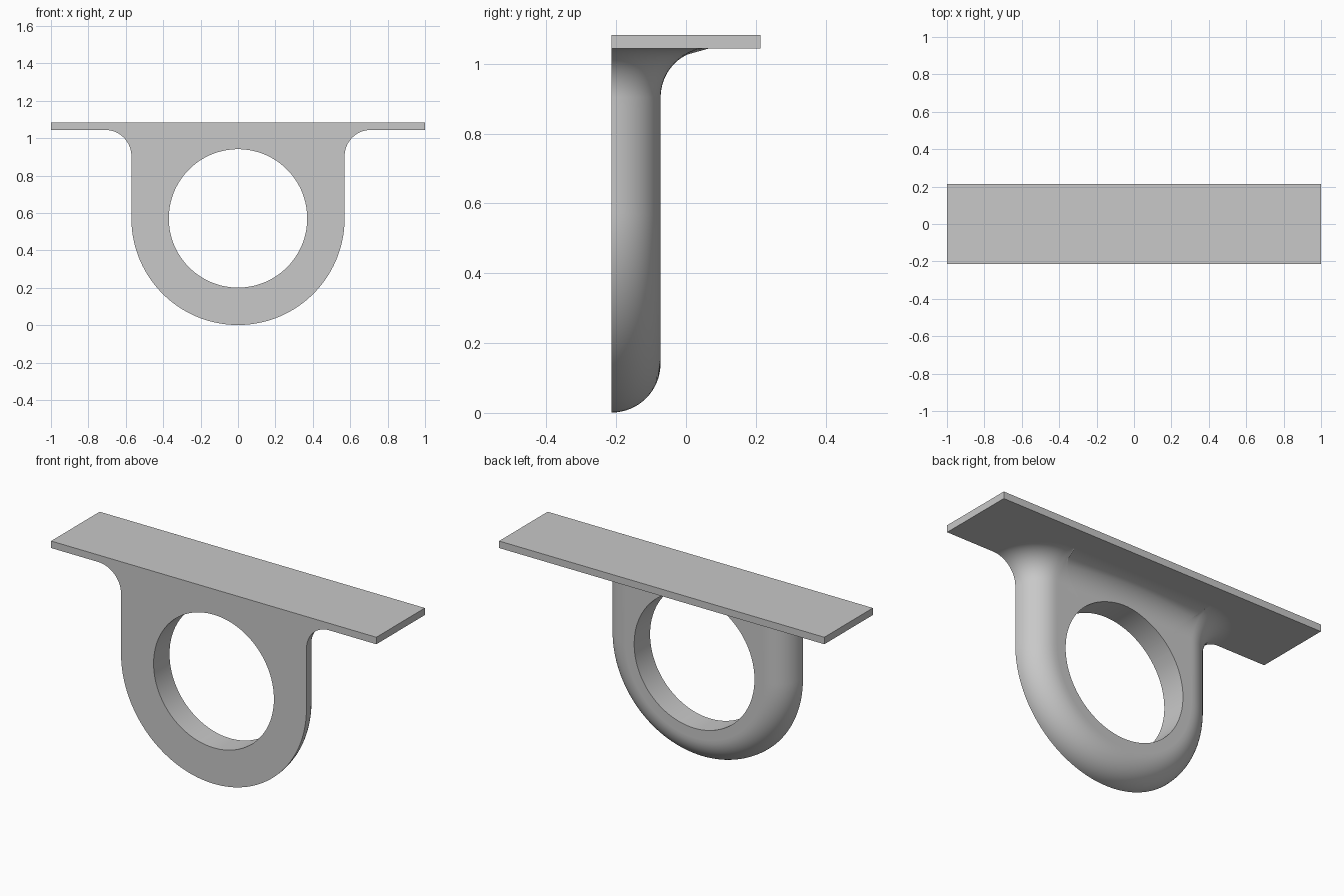
import bpy, bmesh, math

if "Cube" in bpy.data.objects:
    bpy.data.objects.remove(bpy.data.objects["Cube"])

FRONT, BACK = -0.213, 0.213
HALF, CENTRE_Z, HOLE_R = 0.43, 0.571, 0.37      # edge-rounding path half width, ring centre, bore
R, PLATE_Z, TOP_Z = 0.14, 1.044, 1.083
FILLET_Z = PLATE_Z - R
ARC, BEND, FIL, STRAIGHT, TOP, RAY = 16, 96, 16, 10, 40, 10

grey = bpy.data.materials.new("plain grey")
grey.diffuse_color = (0.58, 0.58, 0.58, 1)
grey.use_nodes = True
grey.node_tree.nodes["Principled BSDF"].inputs["Base Color"].default_value = grey.diffuse_color

bm = bmesh.new()


def vert(x, y, z):
    return bm.verts.new((x, y, z))


def strip(a, b):
    """Quads between two equally long rows of vertices."""
    for k in range(len(a) - 1):
        bm.faces.new((a[k], a[k + 1], b[k + 1], b[k]))


def thickness(z):
    """Body depth at a height, flaring into the plate."""
    h = min(max(z - FILLET_Z, 0), R)
    return 2 * R - math.sqrt(R * R - h * h)


# Stations along the U path: (x, z, outward x, outward z)
heights = [FILLET_Z + R * math.cos(math.pi / 2 * i / FIL) for i in range(FIL + 1)]
heights += [FILLET_Z + (CENTRE_Z - FILLET_Z) * i / STRAIGHT for i in range(1, STRAIGHT)]
stations = [(HALF, z, 1, 0) for z in heights]
for i in range(BEND + 1):
    a = -math.pi * i / BEND
    c, s = math.cos(a), math.sin(a)
    stations.append((HALF * c, CENTRE_Z + HALF * s, c, s))
stations += [(-HALF, z, -1, 0) for z in reversed(heights)]

# Rounded outer edge: quarter arc swept around the U, growing in the fillet
rows, path = [], []
for x, z, nx, nz in stations:
    r = thickness(z)
    row = []
    for k in range(ARC + 1):
        a = math.pi / 2 * k / ARC
        d = r * math.cos(a)
        row.append(vert(x + nx * d, FRONT + r * math.sin(a), z + nz * d))
    rows.append(row)
    path.append((row[-1], vert(x, FRONT, z)))
for p, q in zip(rows, rows[1:]):
    strip(p, q)

# Front face margin between the path and the outline
strip([p[1] for p in path], [row[0] for row in rows])

# Top edge where the body meets the plate closes the path
top_edge = []
for i in range(1, TOP):
    x = -HALF + 2 * HALF * i / TOP
    top_edge.append((vert(x, FRONT + 2 * R, PLATE_Z), vert(x, FRONT, PLATE_Z)))
loop = path + top_edge

# Back face, bore wall and front face, one spoke at a time around the hole
spokes = []
for back, front in loop:
    dx, dz = front.co.x, front.co.z - CENTRE_Z
    dist = math.hypot(dx, dz)
    spoke = [back]
    for k in range(1, RAY + 1):
        t = (dist + (HOLE_R - dist) * k / RAY) / dist
        z = CENTRE_Z + dz * t
        spoke.append(vert(dx * t, FRONT + thickness(z), z))
    spoke.append(vert(dx * HOLE_R / dist, FRONT, CENTRE_Z + dz * HOLE_R / dist))
    spoke.append(front)
    spokes.append(spoke)
for p, q in zip(spokes, spokes[1:] + spokes[:1]):
    strip(p, q)

# Mounting plate, its underside opening around the body
low = [vert(x, y, PLATE_Z) for x, y in ((-1, FRONT), (1, FRONT), (1, BACK), (-1, BACK))]
high = [vert(v.co.x, v.co.y, TOP_Z) for v in low]
right_arc, left_arc = rows[0], rows[-1]
bm.faces.new([low[0]] + left_arc + [e[0] for e in top_edge]
             + right_arc[::-1] + low[1:])
bm.faces.new([low[0], left_arc[0], path[-1][1]] + [e[1] for e in top_edge]
             + [path[0][1], right_arc[0], low[1], high[1], high[0]])
for i in (1, 2, 3):
    j = (i + 1) % 4
    bm.faces.new((low[i], low[j], high[j], high[i]))
bm.faces.new(high)

bmesh.ops.recalc_face_normals(bm, faces=bm.faces)
mesh = bpy.data.meshes.new("plate_with_ring_bracket")
bm.to_mesh(mesh)
bm.free()
mesh.materials.append(grey)
bracket = bpy.data.objects.new("plate_with_ring_bracket", mesh)
bpy.context.collection.objects.link(bracket)

# Smooth rounded surfaces, crisp edges
bpy.context.view_layer.objects.active = bracket
bracket.select_set(True)
bpy.ops.object.shade_smooth_by_angle(angle=math.radians(30))
weighted = bracket.modifiers.new("weighted normals", 'WEIGHTED_NORMAL')
weighted.keep_sharp = True
